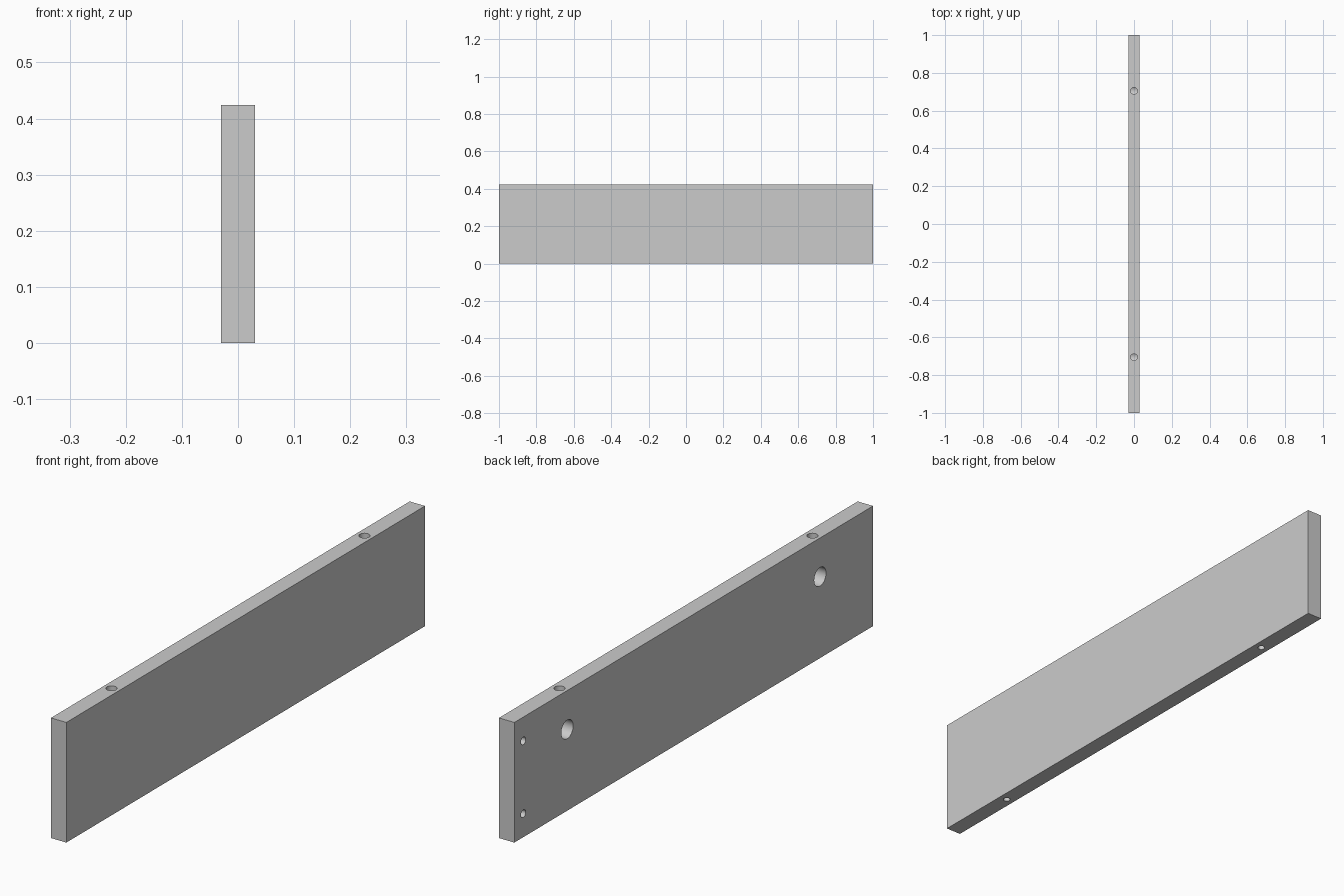
import bpy, math

if "Cube" in bpy.data.objects:
    bpy.data.objects.remove(bpy.data.objects["Cube"])

THICK, LENGTH, HEIGHT = 0.06, 2.0, 0.424
FACE = -THICK / 2          # drilled side of the board

# Board
bpy.ops.mesh.primitive_cube_add(size=1, location=(0, 0, HEIGHT / 2))
panel = bpy.context.object
panel.name = "drawer_side_panel"
panel.scale = (THICK, LENGTH, HEIGHT)
bpy.ops.object.transform_apply(location=True, rotation=False, scale=True)


def drill(name, entry, direction, radius, depth):
    """Cut a blind round hole from an entry point along an axis direction."""
    over = 0.02
    mid = (depth - over) / 2
    loc = [e + d * mid for e, d in zip(entry, direction)]
    rot = (0, math.pi / 2, 0) if direction[0] else (0, 0, 0)
    bpy.ops.mesh.primitive_cylinder_add(vertices=32, radius=radius, depth=depth + over,
                                        location=loc, rotation=rot)
    cutter = bpy.context.object
    cutter.name = name
    cutter.hide_render = True
    mod = panel.modifiers.new(name, 'BOOLEAN')
    mod.operation = 'DIFFERENCE'
    mod.solver = 'EXACT'
    mod.object = cutter
    bpy.context.view_layer.objects.active = panel
    bpy.ops.object.modifier_apply(modifier=name)
    bpy.data.objects.remove(cutter)


# Cam lock holes, their bolt channels from the top edge, and bottom dowel holes
for y in (-0.705, 0.705):
    drill("cam_hole", (FACE, y, 0.287), (1, 0, 0), 0.033, 0.05)
    drill("bolt_hole", (0, y, HEIGHT), (0, 0, -1), 0.018, 0.135)
    drill("dowel_hole", (0, y, 0), (0, 0, 1), 0.012, 0.1)

# Small screw holes near the back end
for z in (0.083, 0.34):
    drill("screw_hole", (FACE, 0.95, z), (1, 0, 0), 0.0135, 0.045)

# Smooth hole walls, sharp board edges
bpy.ops.object.select_all(action='DESELECT')
panel.select_set(True)
bpy.context.view_layer.objects.active = panel
bpy.ops.object.shade_smooth_by_angle(angle=math.radians(30))
